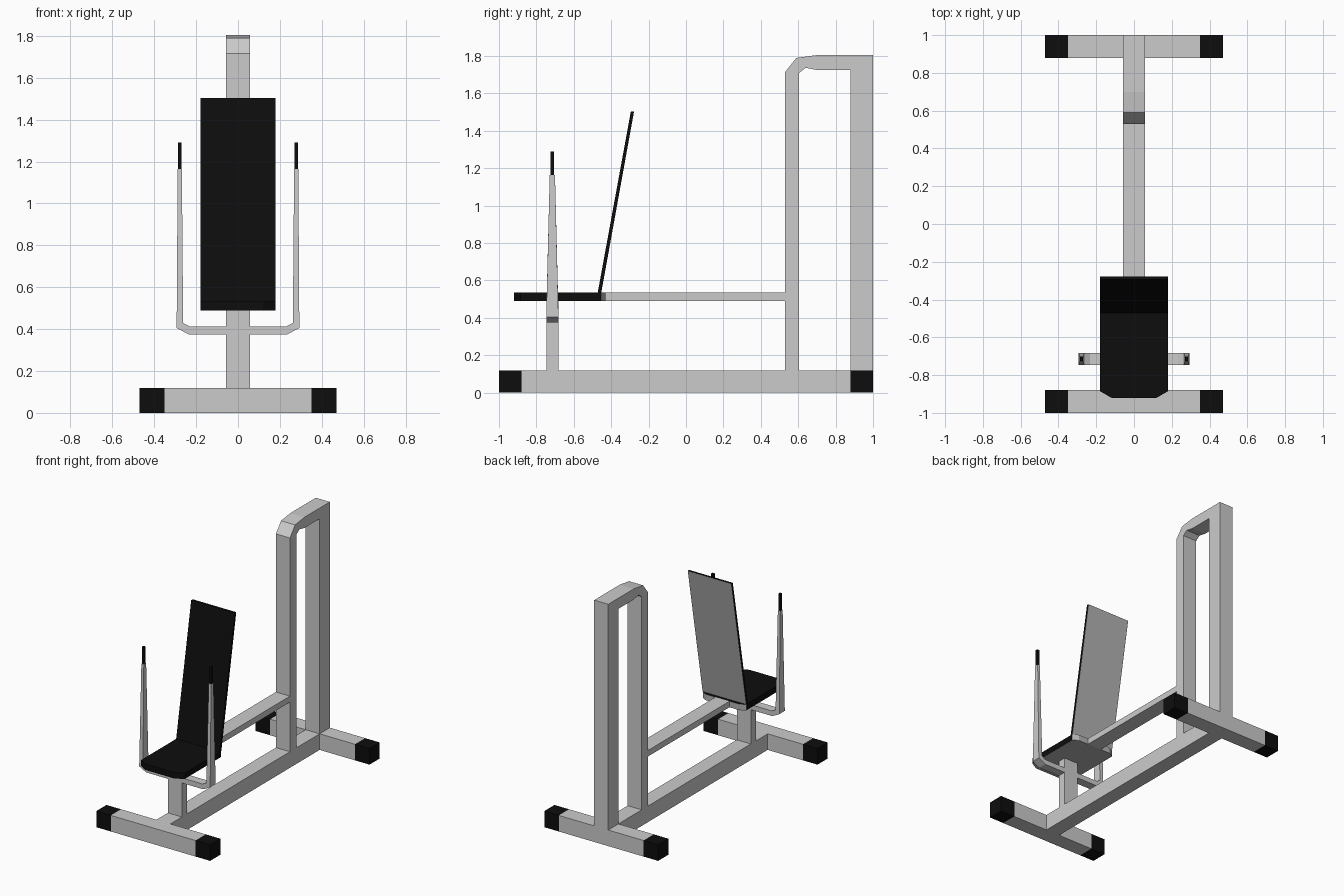
import bpy, bmesh
from mathutils import Vector

if "Cube" in bpy.data.objects:
    bpy.data.objects.remove(bpy.data.objects["Cube"])

black = bpy.data.materials.new("black_rubber")
black.diffuse_color = (0.004, 0.004, 0.004, 1)
black.use_nodes = True
black.node_tree.nodes["Principled BSDF"].inputs["Base Color"].default_value = black.diffuse_color
grey = bpy.data.materials.new("grey_metal")
grey.diffuse_color = (0.45, 0.45, 0.45, 1)
grey.use_nodes = True
grey.node_tree.nodes["Principled BSDF"].inputs["Base Color"].default_value = grey.diffuse_color


def finish(bm, name, mats=()):
    bmesh.ops.recalc_face_normals(bm, faces=bm.faces)
    me = bpy.data.meshes.new(name)
    bm.to_mesh(me)
    bm.free()
    for m in mats:
        me.materials.append(m)
    ob = bpy.data.objects.new(name, me)
    bpy.context.collection.objects.link(ob)
    return ob


def loft(name, rings, mats=()):
    """Skin a list of equal rings and cap both ends."""
    bm = bmesh.new()
    vs = [[bm.verts.new(p) for p in r] for r in rings]
    n = len(vs[0])
    for a, b in zip(vs, vs[1:]):
        for i in range(n):
            j = (i + 1) % n
            bm.faces.new((a[i], a[j], b[j], b[i]))
    bm.faces.new(vs[0])
    bm.faces.new(vs[-1])
    return finish(bm, name, mats)


def box(name, x, y, z, mats=()):
    return loft(name, [[(x[0], y[0], h), (x[1], y[0], h), (x[1], y[1], h), (x[0], y[1], h)] for h in z], mats)


def side_profile(name, pts, half, mats=()):
    return loft(name, [[(s * half, y, z) for y, z in pts] for s in (-1, 1)], mats)


def grey_faces(ob, test):
    """Use the second (grey) material on faces whose normal passes the test."""
    for p in ob.data.polygons:
        if test(p.normal):
            p.material_index = 1


W = 0.058  # half width of the main tubes

# Floor feet with rubber end caps
for label, y in (("front", (-1, -0.88)), ("rear", (0.88, 1))):
    box(label + "_foot", (-0.35, 0.35), y, (0, 0.12))
    for side, s in (("left", -1), ("right", 1)):
        box(f"{label}_{side}_foot_cap", sorted((s * 0.35, s * 0.47)), y, (0, 0.12), [black])

# Base beam, seat post and seat beam
box("base_beam", (-W, W), (-0.88, 0.88), (0, 0.12))
box("seat_post", (-W, W), (-0.745, -0.682), (0.12, 0.49))
box("seat_beam", (-W, W), (-0.43, 0.53), (0.49, 0.535))

# Tall rear frame: two uprights joined by a bent top
side_profile("rear_frame", [
    (0.53, 0.12), (0.605, 0.12), (0.605, 1.71), (0.64, 1.737), (0.70, 1.725), (0.88, 1.725),
    (0.88, 0.12), (1.0, 0.12), (1.0, 1.805), (0.70, 1.805), (0.59, 1.79), (0.53, 1.715)], W)

# Seat with cut corners
outline = [(-0.12, -0.92), (0.12, -0.92), (0.18, -0.885), (0.18, -0.455),
           (0.14, -0.43), (-0.14, -0.43), (-0.18, -0.455), (-0.18, -0.885)]
seat = loft("seat", [[(x, y, z) for x, y in outline] for z in (0.49, 0.535)], [black, grey])
grey_faces(seat, lambda n: n.z < -0.5 or n.y > 0.3)

# Leaning backrest
back = side_profile("backrest", [(-0.472, 0.535), (-0.453, 0.535), (-0.278, 1.503), (-0.295, 1.503)],
                    0.18, [black, grey])
grey_faces(back, lambda n: n.y > 0.5)

# U-shaped handle bar: each section is outer (x, z), inner (x, z), half depth
YC = -0.7145
half = [((0.235, 0.375), (0.232, 0.413), 0.0325),
        ((0.293, 0.405), (0.262, 0.43), 0.0325),
        ((0.288, 1.165), (0.268, 1.165), 0.014)]


def section(s, outer, inner, d):
    return [(s * p[0], YC + e * d, p[1]) for p, e in ((outer, -1), (outer, 1), (inner, 1), (inner, -1))]


loft("handle_bar", [section(-1, *h) for h in reversed(half)] + [section(1, *h) for h in half])
for side, s in (("left", -1), ("right", 1)):
    box(side + "_grip", sorted((s * 0.269, s * 0.287)), (YC - 0.01, YC + 0.01), (1.165, 1.29), [black])
